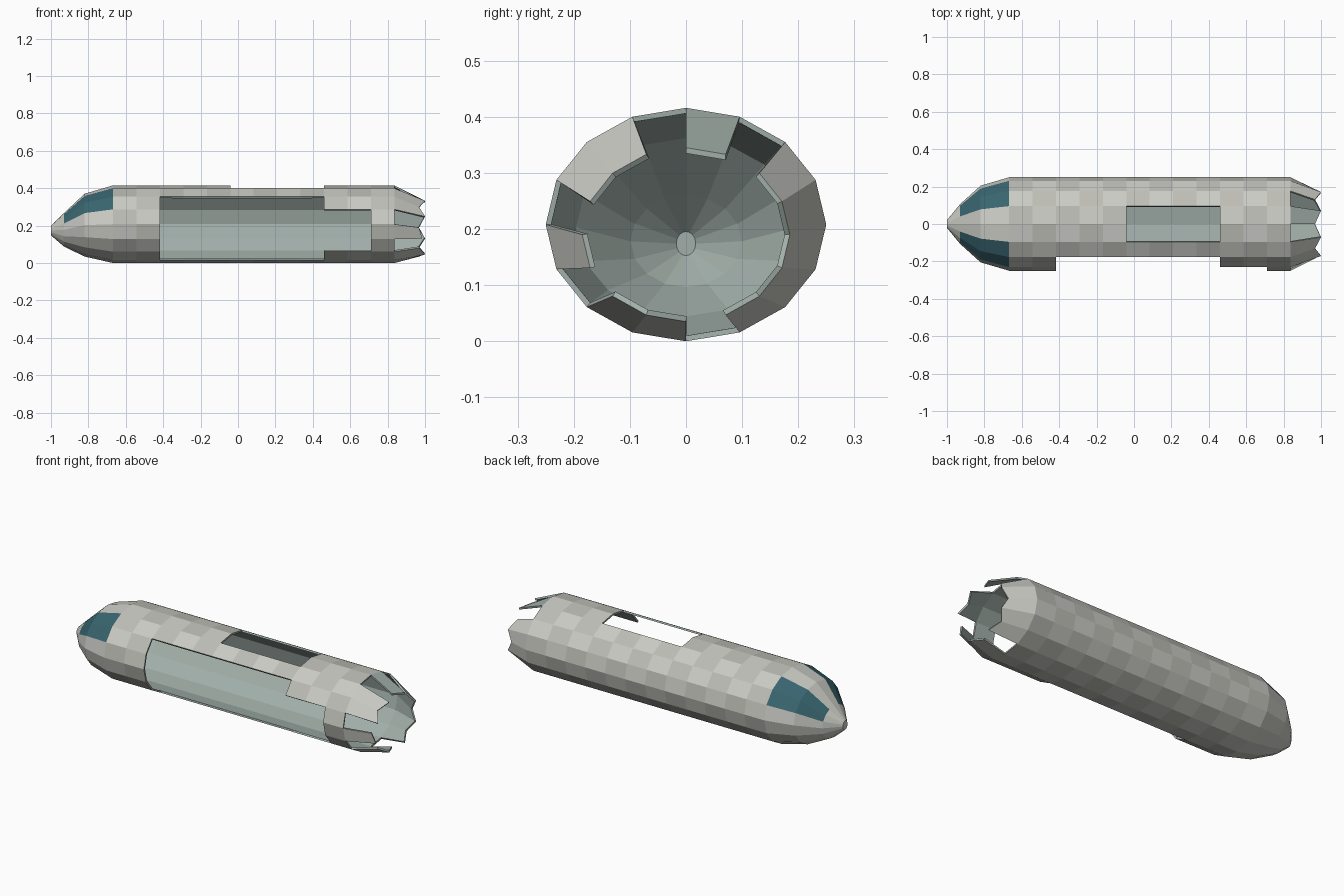
import bpy, bmesh, math

if "Cube" in bpy.data.objects:
    bpy.data.objects.remove(bpy.data.objects["Cube"])

SIDES = 16
TAIL = 15  # index of the last bay, the torn tail

# ring stations: x, half width, half height, centre height
rings = [(-1.0, 0.021, 0.026, 0.174), (-0.93, 0.106, 0.09, 0.178),
         (-0.82, 0.205, 0.168, 0.203)]
rings += [(-0.667 + 0.1252 * i, 0.25, 0.208, 0.208) for i in range(13)]
rings += [(0.97, 0.185, 0.155, 0.19)]


def material(name, color):
    m = bpy.data.materials.new(name)
    m.diffuse_color = (*color, 1)
    m.use_nodes = True
    m.node_tree.nodes["Principled BSDF"].inputs["Base Color"].default_value = m.diffuse_color
    return m


MATS = [material("hull_light", (0.60, 0.60, 0.56)),
        material("hull_dark", (0.51, 0.51, 0.47)),
        material("glass", (0.04, 0.13, 0.16)),
        material("inner_lining", (0.36, 0.43, 0.40))]


def point(i, k):
    x, w, h, c = rings[i]
    a = 2 * math.pi * k / SIDES
    if i == TAIL + 1:  # jagged end: odd corners stick out
        x = 0.985 if k == 11 else (1.0 if k % 2 else 0.968)
    return (x, w * math.sin(a), c + h * math.cos(a))


def shell(name, cells, mat_of, cap=False, patch=None):
    """Thick skin made from the listed (bay, side) panels."""
    bm = bmesh.new()
    verts = {}

    def v(i, k):
        key = (i, k % SIDES)
        if key not in verts:
            verts[key] = bm.verts.new(point(*key))
        return verts[key]

    patch_face = None
    for i, k in cells:
        f = bm.faces.new((v(i, k), v(i + 1, k), v(i + 1, k + 1), v(i, k + 1)))
        f.material_index = mat_of(i, k)
        if (i, k) == patch:
            patch_face = f
    if cap:
        bm.faces.new([v(0, k) for k in range(SIDES)])
    if patch_face:
        bmesh.ops.inset_individual(bm, faces=[patch_face], thickness=0.026)
        patch_face.material_index = 3
    me = bpy.data.meshes.new(name)
    bm.to_mesh(me)
    bm.free()
    for m in MATS:
        me.materials.append(m)
    ob = bpy.data.objects.new(name, me)
    bpy.context.collection.objects.link(ob)
    s = ob.modifiers.new("thickness", 'SOLIDIFY')
    s.thickness = 0.01
    s.offset = -1
    s.material_offset = 3
    s.material_offset_rim = 3
    return ob


def is_window(i, k):
    return i in (1, 2) and k in (1, 2, 13, 14)


def is_open(i, k):
    cargo_side = (5 <= i <= 11 and 9 <= k <= 13) or (i in (12, 13) and 10 <= k <= 12)
    roof_hatch = 8 <= i <= 11 and k in (15, 0)
    torn_tail = i == TAIL and k in (1, 7, 10, 12, 15)
    return cargo_side or roof_hatch or torn_tail


def plating(i, k):
    return (i + k) % 2 if 3 <= i < TAIL else 0


# hull with openings and torn tail panels
every = [(i, k) for i in range(len(rings) - 1) for k in range(SIDES)]
shell("hull", [c for c in every if not is_open(*c) and not is_window(*c)],
      plating, cap=True, patch=(TAIL, 0))

# cockpit windows
for name, ks in (("window_back", (1, 2)), ("window_front", (13, 14))):
    shell(name, [(i, k) for i in (1, 2) for k in ks], lambda i, k: 2)
